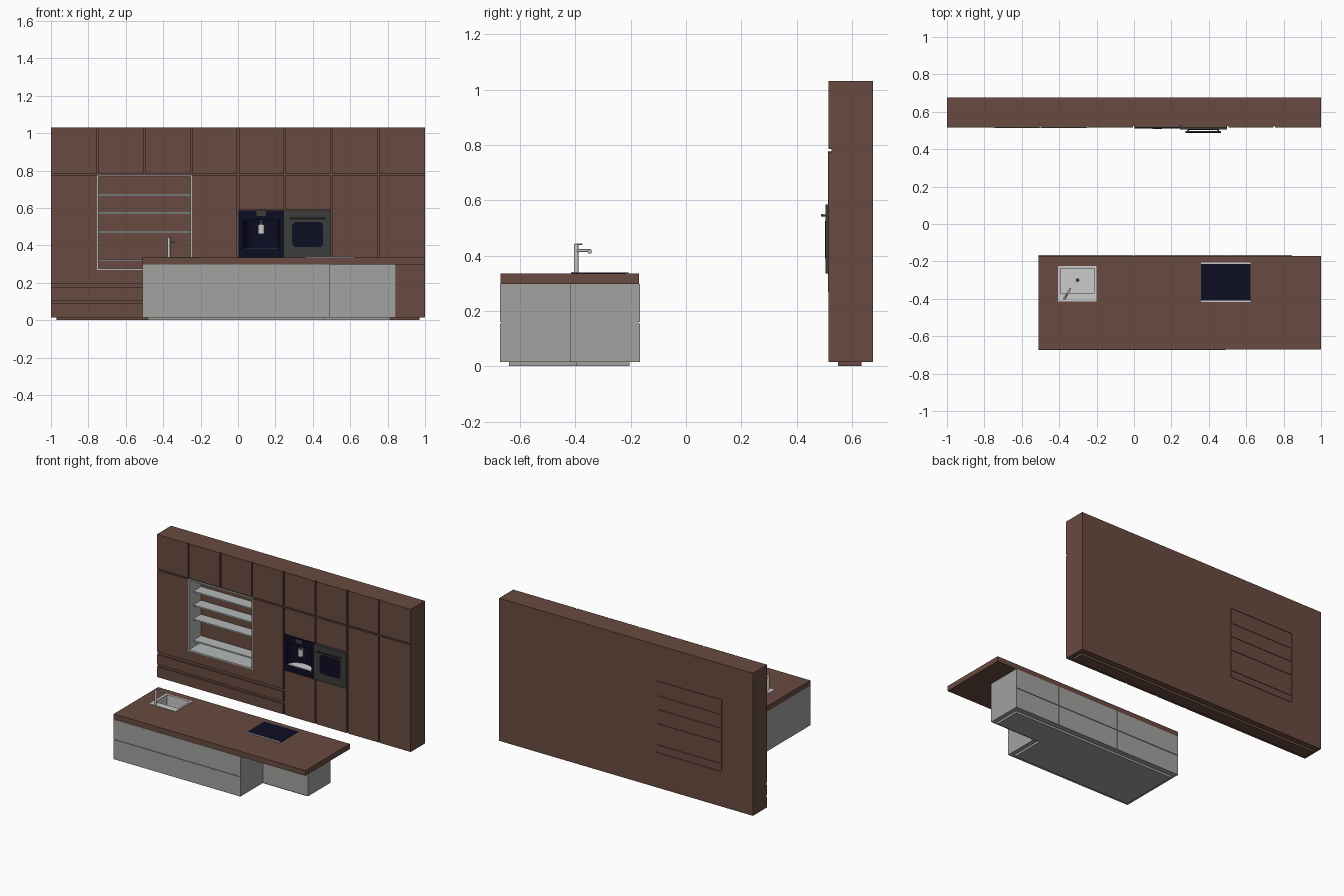
import bpy, bmesh
from mathutils import Vector

cube = bpy.data.objects.get("Cube")
if cube:
    bpy.data.objects.remove(cube, do_unlink=True)


def material(name, r, g, b):
    m = bpy.data.materials.new(name)
    m.use_nodes = True
    m.diffuse_color = (r, g, b, 1)
    m.node_tree.nodes["Principled BSDF"].inputs["Base Color"].default_value = (r, g, b, 1)
    return m


BROWN = material("brown wood", .14, .07, .052)
GREY = material("grey lacquer", .36, .36, .355)
PALE = material("pale shelf grey", .46, .48, .48)
STEEL = material("brushed steel", .6, .6, .6)
NAVY = material("navy glass", .004, .004, .018)
DARK = material("dark grey metal", .045, .045, .042)


def finish(name, bm, mat):
    me = bpy.data.meshes.new(name)
    bm.to_mesh(me)
    bm.free()
    ob = bpy.data.objects.new(name, me)
    bpy.context.collection.objects.link(ob)
    me.materials.append(mat)
    return ob


def box(name, x, y, z, mat, round_y=0):
    """Box from (min, max) ranges; round_y rounds the edges running along y."""
    bm = bmesh.new()
    bmesh.ops.create_cube(bm, size=1)
    for v in bm.verts:
        v.co = [r[0] if c < 0 else r[1] for c, r in zip(v.co, (x, y, z))]
    if round_y:
        along = [e for e in bm.edges
                 if abs(e.verts[0].co.y - e.verts[1].co.y) > 1e-4]
        bmesh.ops.bevel(bm, geom=along, offset=round_y, segments=5,
                        profile=.5, affect='EDGES')
    return finish(name, bm, mat)


def rod(name, a, b, radius, mat, sides=16):
    """Smooth cylinder between two points."""
    a, b = Vector(a), Vector(b)
    bm = bmesh.new()
    bmesh.ops.create_cone(bm, cap_ends=True, segments=sides, radius1=radius,
                          radius2=radius, depth=(b - a).length)
    ob = finish(name, bm, mat)
    ob.location = (a + b) / 2
    ob.rotation_euler = (b - a).to_track_quat('Z', 'Y').to_euler()
    smooth(ob)
    return ob


def activate(ob):
    bpy.ops.object.select_all(action='DESELECT')
    ob.select_set(True)
    bpy.context.view_layer.objects.active = ob


def smooth(ob):
    activate(ob)
    bpy.ops.object.shade_smooth_by_angle()


def cut(cutter, *targets):
    """Subtract the cutter from the targets, then drop it."""
    for t in targets:
        mod = t.modifiers.new("cut", 'BOOLEAN')
        mod.operation, mod.solver, mod.object = 'DIFFERENCE', 'EXACT', cutter
        activate(t)
        bpy.ops.object.modifier_apply(modifier=mod.name)
    bpy.data.objects.remove(cutter, do_unlink=True)


# Wall unit carcass and plinth
carcass = box("wall_carcass", (-1, 1), (.525, .675), (.015, 1.03), BROWN)
box("wall_plinth", (-.97, .97), (.55, .635), (0, .015), BROWN)

# Cabinet doors, with gaps between neighbours
G = .005


def door(name, x0, x1, z0, z1):
    x = (x0 if x0 == -1 else x0 + G, x1 if x1 == 1 else x1 - G)
    return box(name, x, (.515, .525), (z0, z1), BROWN)


for i in range(8):
    door("upper_door", -1 + i / 4, -.75 + i / 4, .785, 1.03)
surround = door("shelf_surround", -1, 0, .195, .775)
for z0, z1 in ((.015, .088), (.106, .174)):
    door("wide_drawer", -1, 0, z0, z1)
for x in (0, .25):
    door("appliance_lower_door", x, x + .25, .015, .33)
    door("appliance_upper_door", x, x + .25, .59, .775)
for x in (.5, .75):
    door("tall_door", x, x + .25, .015, .775)

# Open shelf niche
NX, NZ = (-.755, -.245), (.268, .777)
cut(box("niche_cutter", NX, (.5, .65), NZ, BROWN), carcass, surround)
for x in (NX[0], NX[1] - .008):
    box("niche_side", (x, x + .008), (.513, .65), NZ, PALE)
for z in (NZ[0], NZ[1] - .008):
    box("niche_board", (NX[0] + .008, NX[1] - .008), (.513, .65), (z, z + .008), PALE)
SHELVES = (.32, .472, .572, .67)
for z in SHELVES:
    box("shelf", (NX[0] + .008, NX[1] - .008), (.565, .65), (z - .005, z + .005), PALE)

# Thin grooves on the rear, following the niche
for z, h in [(NZ[0], .004), (NZ[1], .004)] + [(s, .0015) for s in SHELVES]:
    cut(box("groove_cutter", NX, (.671, .7), (z - h, z + h), BROWN), carcass)
for x in NX:
    cut(box("groove_cutter", (x - .002, x + .002), (.671, .7), NZ, BROWN), carcass)

# Coffee machine with a curved alcove
MX, MZ = (.003, .246), (.335, .585)
cut(box("machine_cutter", MX, (.5, .62), MZ, BROWN), carcass)
machine = box("coffee_machine", MX, (.511, .62), MZ, NAVY)


def alcove(name, z0, z1, mat, sx, sy):
    ob = rod(name, (.125, .511, z0), (.125, .511, z1), 1, mat, 32)
    ob.scale = (sx, sy, 1)
    bpy.context.view_layer.update()
    return ob


cut(alcove("alcove_cutter", .38, .535, NAVY, .095, .07), machine)
tray = alcove("drip_tray", .379, .384, STEEL, .092, .067)
cut(box("tray_cutter", (0, .3), (.4, .512), (.3, .5), STEEL), tray)
rod("coffee_spout", (.125, .53, .46), (.125, .53, .51), .018, STEEL)
rod("spout_stem", (.125, .53, .51), (.125, .53, .535), .01, DARK)
box("machine_display", (.1, .15), (.507, .512), (.557, .583), DARK)

# Oven
box("oven_front", (.247, .496), (.505, .525), MZ, DARK)
box("oven_window", (.29, .455), (.503, .507), (.39, .525), NAVY, .022)
rod("oven_handle", (.275, .492, .545), (.465, .492, .545), .005, DARK)
for x in (.29, .45):
    rod("handle_post", (x, .492, .545), (x, .506, .545), .004, DARK)

# Island cabinets: a front block and a longer rear block
box("front_block", (-.51, .49), (-.667, -.42), (.015, .298), GREY)
rear = box("rear_block", (-.51, .845), (-.419, -.172), (.015, .298), GREY)
box("front_plinth", (-.48, .46), (-.64, -.395), (0, .015), GREY)
box("rear_plinth", (-.48, .815), (-.395, -.205), (0, .015), GREY)
for z in ((.015, .154), (.159, .298)):
    box("front_drawer", (-.51, .49), (-.673, -.667), z, GREY)
    for x0, x1 in ((-.51, -.002), (.002, .488), (.492, .845)):
        box("rear_drawer", (x0, x1), (-.172, -.167), z, GREY)

# Worktop
top = box("worktop", (-.51, 1), (-.67, -.17), (.298, .335), BROWN)

# Sink: rim plate with an open basin
BX, BY = (-.392, -.212), (-.368, -.237)
cut(box("sink_cutter", (-.397, -.207), (-.373, -.232), (.255, .4), BROWN), top, rear)
sink = box("sink", (-.397, -.207), (-.373, -.232), (.255, .335), STEEL)
rim = box("sink_rim", (-.407, -.2), (-.415, -.225), (.335, .338), STEEL)
cut(box("basin_cutter", BX, BY, (.262, .4), STEEL), sink, rim)
rod("drain", (-.302, -.3, .262), (-.302, -.3, .264), .01, DARK)

# Tap
rod("tap_post", (-.37, -.397, .335), (-.37, -.397, .442), .008, STEEL)
rod("tap_spout", (-.37, -.397, .418), (-.342, -.348, .418), .005, STEEL)
rod("tap_nozzle", (-.342, -.348, .422), (-.342, -.348, .408), .006, STEEL)
rod("tap_lever", (-.37, -.4, .441), (-.358, -.376, .441), .003, STEEL)

# Cooktop with steel trim at front and back
box("cooktop", (.357, .622), (-.412, -.215), (.335, .339), NAVY)
for y in (-.416, -.215):
    box("cooktop_trim", (.357, .622), (y, y + .008), (.335, .34), STEEL)
